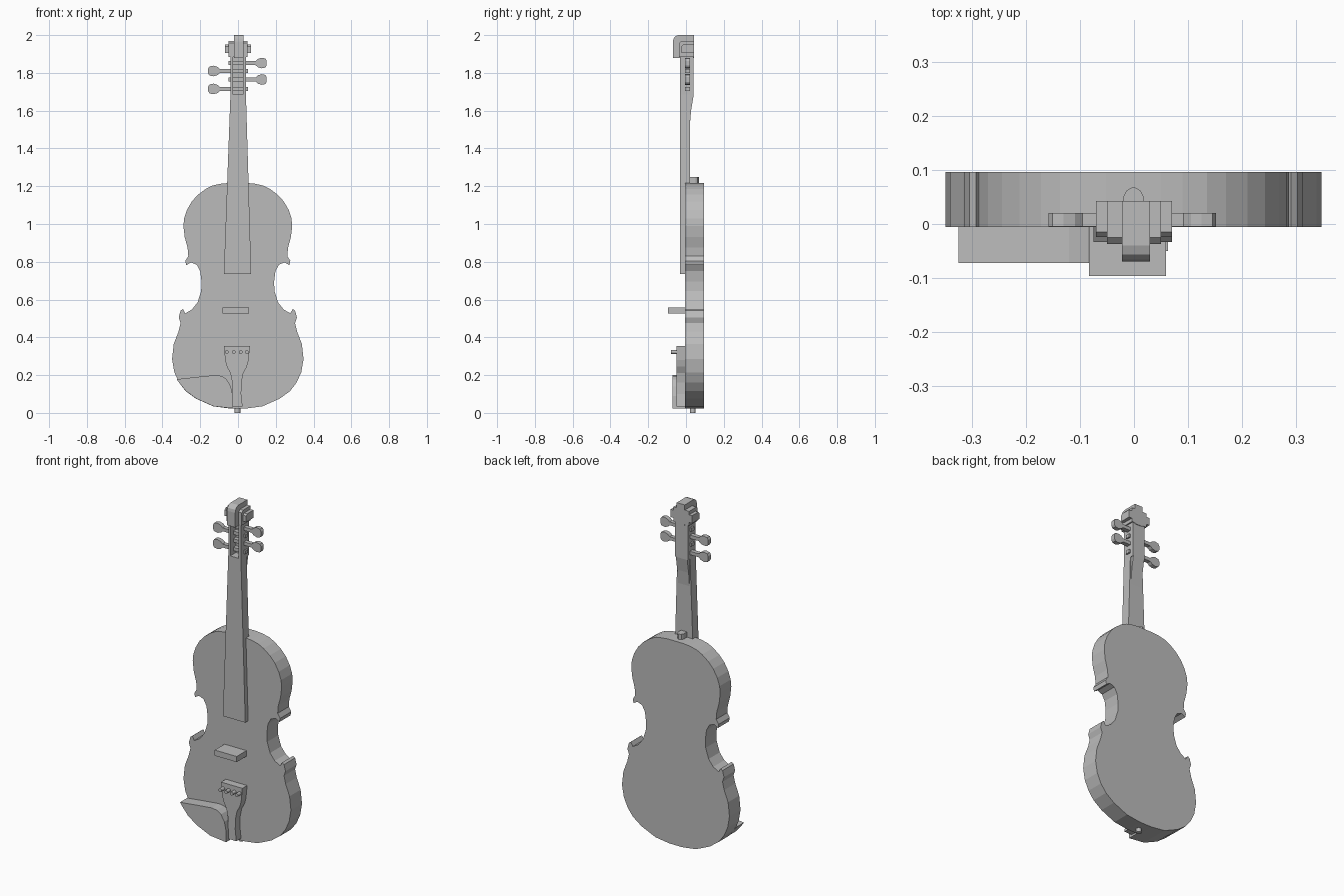
import bpy, bmesh, math

if "Cube" in bpy.data.objects:
    bpy.data.objects.remove(bpy.data.objects["Cube"], do_unlink=True)

GREY = (0.5, 0.5, 0.5, 1.0)
grey = bpy.data.materials.new("plain grey")
grey.use_nodes = True
grey.diffuse_color = GREY
grey.node_tree.nodes["Principled BSDF"].inputs["Base Color"].default_value = GREY

PLACE = {
    "x": lambda p, d: (d, p[0], p[1]),
    "y": lambda p, d: (p[0], d, p[1]),
    "z": lambda p, d: (p[0], p[1], d),
}


def prism(name, outline, axis, start, end):
    """Extrude a flat outline along one axis."""
    bm = bmesh.new()
    face = bm.faces.new([bm.verts.new(PLACE[axis](p, start)) for p in outline])
    new = bmesh.ops.extrude_face_region(bm, geom=[face])["geom"]
    shift = PLACE[axis]((0, 0), end - start)
    bmesh.ops.translate(bm, vec=shift, verts=[g for g in new if isinstance(g, bmesh.types.BMVert)])
    bmesh.ops.recalc_face_normals(bm, faces=bm.faces[:])
    mesh = bpy.data.meshes.new(name)
    bm.to_mesh(mesh)
    bm.free()
    mesh.materials.append(grey)
    obj = bpy.data.objects.new(name, mesh)
    bpy.context.collection.objects.link(obj)
    return obj


def box(name, x0, x1, y0, y1, z0, z1):
    return prism(name, [(x0, z0), (x1, z0), (x1, z1), (x0, z1)], "y", y0, y1)


def circle(cx, cy, r, n=12):
    return [(cx + r * math.cos(2 * math.pi * i / n), cy + r * math.sin(2 * math.pi * i / n))
            for i in range(n)]


def mirrored(half, centre):
    return half + [(2 * centre - x, z) for x, z in reversed(half)]


# Body: half outline from top to bottom, mirrored
half = [(.05, 1.217), (.09, 1.213), (.135, 1.203), (.17, 1.185), (.21, 1.155), (.242, 1.12),
        (.268, 1.075), (.283, 1.03), (.287, .99), (.28, .93), (.265, .875), (.261, .83),
        (.277, .805), (.272, .782), (.247, .797), (.217, .785), (.198, .75), (.191, .695),
        (.193, .645), (.212, .585), (.242, .547), (.277, .527), (.29, .55), (.302, .541),
        (.312, .505), (.302, .475), (.313, .43), (.338, .365), (.347, .285), (.335, .215),
        (.31, .16), (.275, .115), (.22, .075), (.13, .035), (.04, .023)]
prism("body", mirrored(half, -.001), "y", -.006, .0965)

# Neck with fingerboard, heel button, end pin
prism("neck_and_fingerboard", [(-.075, .735), (.07, .735), (.042, 1.685), (-.04, 1.685)],
      "y", -.033, .02)
prism("neck_flare", [(.015, 1.52), (.02, 1.52), (.027, 1.6), (.04, 1.68), (.015, 1.68)],
      "x", -.036, .038)
button = [(-.02, .015), (.018, .015), (.018, .05), (.012, .062), (-.001, .069), (-.014, .062), (-.02, .05)]
prism("heel_button", button, "z", 1.2, 1.248)
prism("end_pin", circle(-.003, .036, .015), "z", 0, .04)

# Open pegbox
box("pegbox_left_wall", .026, .042, -.033, .04, 1.68, 1.9)
box("pegbox_right_wall", -.04, -.027, -.033, .04, 1.68, 1.9)
box("pegbox_back", -.03, .03, .022, .04, 1.68, 1.9)
box("pegbox_top", -.03, .03, -.033, .04, 1.885, 1.92)

# Stepped scroll
scroll = [(.043, 1.88), (.043, 2), (-.04, 2), (-.056, 1.994), (-.066, 1.982),
          (-.069, 1.965), (-.069, 1.88)]
prism("scroll_centre", scroll, "x", -.022, .03)
turn = [(.043, 1.885), (.043, 1.97), (-.025, 1.97), (-.037, 1.958), (-.037, 1.885)]
prism("scroll_turn", turn, "x", -.05, .05)
eye = [(.043, 1.905), (.043, 1.95), (-.015, 1.95), (-.024, 1.94), (-.024, 1.905)]
prism("scroll_eye", eye, "x", -.07, .07)

# Tuning pegs, alternating sides
head = [(-.05, -.01), (.092, -.01), (.105, -.022), (.125, -.028), (.145, -.024), (.152, -.012)]
peg = head + [(x, -z) for x, z in reversed(head)]
for i, (side, z) in enumerate([(-1, 1.715), (1, 1.765), (-1, 1.81), (1, 1.852)]):
    reach = 1.04 if side < 0 else 1
    prism(f"tuning_peg_{i + 1}", [(side * reach * x, z + dz) for x, dz in peg], "y", -.005, .02)

# Bridge
box("bridge", -.083, .059, -.0965, 0, .525, .558)

# Tailpiece with string pins
tail = [(.063, .355), (.056, .28), (.047, .245), (.028, .21), (.018, .16), (.017, .1), (.024, .035)]
prism("tailpiece", mirrored(tail, -.006), "y", -.05, 0)
for i, x in enumerate((-.06, -.023, .014, .047)):
    prism(f"string_pin_{i + 1}", circle(x, .322, .01), "y", -.08, -.04)

# Chin rest following the lower right edge of the body
rest = [(-.325, .178), (-.22, .19), (-.12, .2), (-.085, .195), (-.06, .178), (-.038, .14),
        (-.027, .09), (-.027, .024), (-.13, .035), (-.22, .075), (-.275, .115), (-.312, .16)]
prism("chin_rest", rest, "y", -.072, 0)
